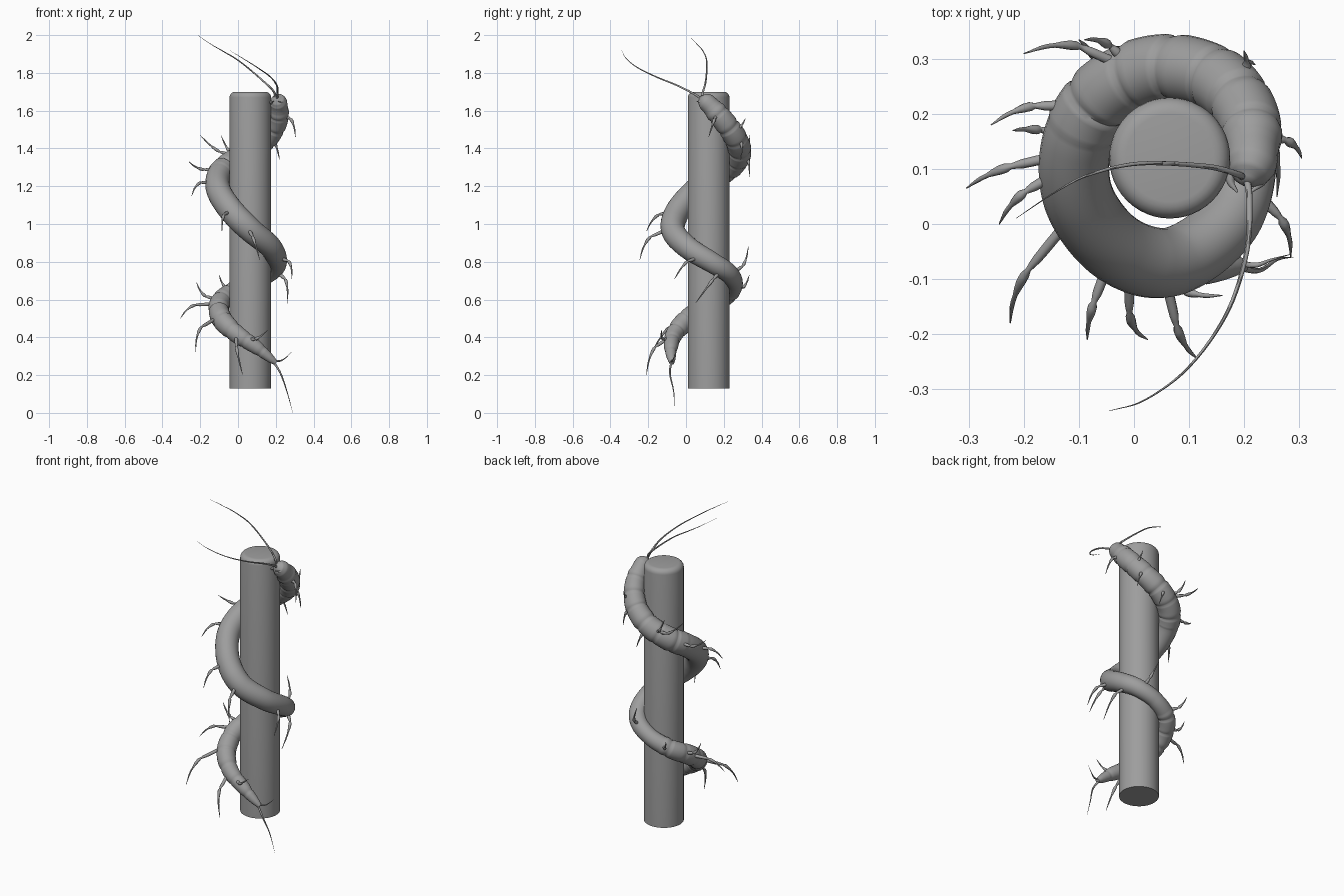
import bpy, bmesh, math
from mathutils import Vector

if "Cube" in bpy.data.objects:
    bpy.data.objects.remove(bpy.data.objects["Cube"])

AX = Vector((0.065, 0.12, 0))
GREY = bpy.data.materials.new("dark_grey")
GREY.diffuse_color = (0.34, 0.34, 0.34, 1)
GREY.use_nodes = True
GREY.node_tree.nodes["Principled BSDF"].inputs["Base Color"].default_value = GREY.diffuse_color


def finish(bm, name, angle=45):
    bmesh.ops.recalc_face_normals(bm, faces=bm.faces)
    me = bpy.data.meshes.new(name)
    bm.to_mesh(me)
    bm.free()
    me.materials.append(GREY)
    ob = bpy.data.objects.new(name, me)
    bpy.context.collection.objects.link(ob)
    bpy.ops.object.select_all(action='DESELECT')
    ob.select_set(True)
    bpy.context.view_layer.objects.active = ob
    bpy.ops.object.shade_smooth_by_angle(angle=math.radians(angle))
    return ob


def spline(pts, steps):
    """Catmull-Rom samples through the points."""
    p = [Vector(q) for q in pts]
    p = [2 * p[0] - p[1]] + p + [2 * p[-1] - p[-2]]
    out = []
    for i in range(1, len(p) - 2):
        a, b, c, d = p[i - 1:i + 3]
        for k in range(steps):
            t = k / steps
            out.append(0.5 * (2 * b + (c - a) * t + (2 * a - 5 * b + 4 * c - d) * t * t
                              + (3 * b - a - 3 * c + d) * t ** 3))
    return out + [p[-2]]


def interp(table, t):
    for (t0, r0), (t1, r1) in zip(table, table[1:]):
        if t <= t1:
            return r0 + (r1 - r0) * (t - t0) / (t1 - t0)
    return table[-1][1]


def outward(p):
    return Vector((p.x - AX.x, p.y - AX.y, 0.001)).normalized()


def sweep(bm, path, radius, sides, flat=1.0):
    """Tube along path; its thin direction points away from the pole."""
    rings = []
    n = len(path)
    for i, c in enumerate(path):
        tan = (path[min(i + 1, n - 1)] - path[max(i - 1, 0)]).normalized()
        rad = outward(c)
        rad = (rad - tan * rad.dot(tan)).normalized()
        side = tan.cross(rad)
        r = radius(i / (n - 1))
        rings.append([bm.verts.new(c + rad * (r * flat * math.cos(a)) + side * (r * math.sin(a)))
                      for a in (2 * math.pi * k / sides for k in range(sides))])
    for a, b in zip(rings, rings[1:]):
        for k in range(sides):
            j = (k + 1) % sides
            bm.faces.new((a[k], a[j], b[j], b[k]))
    bm.faces.new(rings[0])
    bm.faces.new(rings[-1])


# pole with a bevelled top
bm = bmesh.new()
bmesh.ops.create_cone(bm, cap_ends=True, segments=48, radius1=0.11, radius2=0.11, depth=1.57)
bmesh.ops.translate(bm, verts=bm.verts, vec=(AX.x, AX.y, 0.915))
top = [e for e in bm.edges if all(v.co.z > 1.6 for v in e.verts)]
bmesh.ops.bevel(bm, geom=top, offset=0.03, segments=5, profile=0.5, affect='EDGES')
finish(bm, "pole", 50)

# coiled body, tail to head
spine = spline([
    (0.20, -0.075, 0.265), (0.10, -0.08, 0.345), (-0.01, -0.06, 0.42), (-0.085, 0.01, 0.495),
    (-0.10, 0.12, 0.57), (-0.045, 0.22, 0.63), (0.06, 0.255, 0.685), (0.16, 0.225, 0.74),
    (0.205, 0.14, 0.795), (0.175, 0.01, 0.875), (0.07, -0.068, 0.965), (-0.03, -0.045, 1.065),
    (-0.10, 0.045, 1.17), (-0.103, 0.15, 1.25), (-0.05, 0.24, 1.31), (0.05, 0.283, 1.375),
    (0.15, 0.263, 1.455), (0.205, 0.20, 1.545), (0.215, 0.125, 1.63), (0.205, 0.075, 1.67)], 16)
profile = [(0, .014), (.02, .024), (.06, .038), (.15, .054), (.22, .054), (.32, .047), (.42, .055),
           (.55, .067), (.7, .066), (.85, .06), (.92, .056), (.942, .049), (.965, .047), (.985, .036), (1, .012)]


def body_radius(t):
    r = interp(profile, t)
    # overlapping plates near the tail and the head
    if t < 0.28 or 0.7 < t < 0.93:
        u = (t / 0.038) % 1.0
        r *= 1.05 - 0.13 * max(0, 1 - u / 0.25) - 0.03 * u
    return r


bm = bmesh.new()
sweep(bm, spine, body_radius, 24, 0.97)
finish(bm, "body", 60)

# jointed legs: tip, and how far along the body the root is moved from the nearest point
legs = [
    (-0.20, 0.31, 1.47, 8), (-0.26, 0.18, 1.33, 8), (-0.245, 0.0, 1.15, 10),
    (-0.085, -0.21, 0.96, 8), (0.115, -0.245, 0.81, 8), (0.26, 0.05, 0.58, -6), (0.285, -0.06, 0.71, -4),
    (-0.10, 0.335, 0.73, 0), (0.10, 0.33, 0.88, 0), (-0.305, 0.065, 0.50, 10), (-0.225, -0.18, 0.32, 16),
    (0.025, -0.21, 0.20, 16), (0.16, -0.13, 0.44, 8), (0.305, 0.12, 1.46, 6), (0.22, 0.29, 1.34, 4),
    (-0.09, 0.335, 1.47, 0), (0.10, 0.335, 1.25, 0), (0.20, 0.315, 1.56, 0),
    (-0.22, 0.17, 0.69, 0)]
leg_prof = [(0, .010), (.3, .009), (.44, .005), (.52, .010), (.62, .007), (.7, .004),
            (.78, .0045), (1, .001)]
bm = bmesh.new()
for x, y, z, shift in legs:
    tip = Vector((x, y, z))
    near = min(range(16, len(spine) - 24), key=lambda i: (spine[i] - tip).length)
    root = spine[near + shift]
    d = tip - root
    bend = Vector((0, 0, 0.03 if d.z < 0.03 else -0.022)) + outward(root) * (0.14 * d.length)
    path = spline([root, root + d * 0.33 + bend * 0.7, root + d * 0.5 + bend,
                   root + d * 0.75 + bend * 0.7, tip], 4)
    sweep(bm, path, lambda t: interp(leg_prof, t), 8)
finish(bm, "legs", 50)

# long feelers on the head and two tail spines
feelers = {
    "left_antenna": [(0.195, 0.085, 1.66), (0.19, 0.09, 1.70), (0.13, 0.105, 1.76), (0.01, 0.11, 1.86),
                     (-0.08, 0.09, 1.915), (-0.14, 0.06, 1.95), (-0.215, 0.01, 2.0)],
    "right_antenna": [(0.205, 0.085, 1.66), (0.21, 0.04, 1.69), (0.205, -0.05, 1.735),
                      (0.17, -0.16, 1.78), (0.10, -0.26, 1.83), (0.02, -0.32, 1.88), (-0.045, -0.34, 1.92)],
    "long_tail_spine": [(0.18, -0.075, 0.28), (0.225, -0.085, 0.21), (0.26, -0.065, 0.11), (0.29, -0.06, 0.0)],
    "short_tail_spine": [(0.18, -0.07, 0.28), (0.22, -0.075, 0.275), (0.25, -0.065, 0.29), (0.285, -0.055, 0.325)],
}
for name, pts in feelers.items():
    bm = bmesh.new()
    sweep(bm, spline(pts, 6), lambda t: 0.0065 * (1 - t) + 0.0004, 8)
    finish(bm, name)

# jaws under the head
for name, s in (("left_jaw", -1), ("right_jaw", 1)):
    bm = bmesh.new()
    pts = [(0.21 + s * 0.025, 0.115, 1.64), (0.205 + s * 0.03, 0.08, 1.645), (0.20 + s * 0.012, 0.058, 1.65)]
    sweep(bm, spline(pts, 5), lambda t: 0.012 * (1 - t) + 0.002, 8)
    finish(bm, name)
